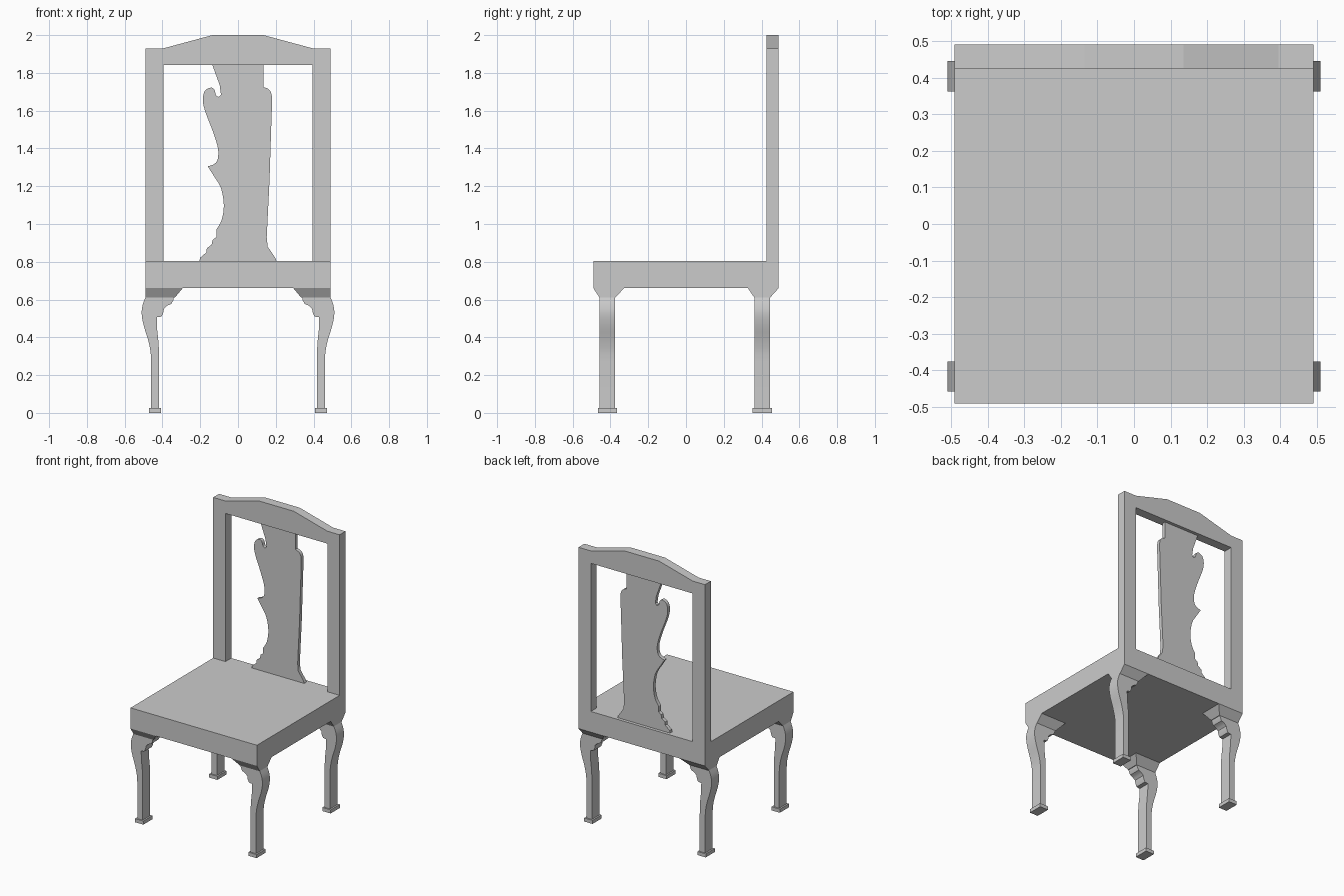
import bpy, bmesh
from mathutils import Vector

if "Cube" in bpy.data.objects:
    bpy.data.objects.remove(bpy.data.objects["Cube"])


def finish(name, bm):
    bmesh.ops.recalc_face_normals(bm, faces=bm.faces)
    mesh = bpy.data.meshes.new(name)
    bm.to_mesh(mesh)
    bm.free()
    obj = bpy.data.objects.new(name, mesh)
    bpy.context.collection.objects.link(obj)
    return obj


def extrude_profile(name, points, y0, y1, side=1):
    """Extrude an x-z outline along y; side=-1 mirrors it in x."""
    bm = bmesh.new()
    face = bm.faces.new([bm.verts.new((x * side, y0, z)) for x, z in points])
    ext = bmesh.ops.extrude_face_region(bm, geom=[face])
    verts = [g for g in ext["geom"] if isinstance(g, bmesh.types.BMVert)]
    bmesh.ops.translate(bm, verts=verts, vec=(0, y1 - y0, 0))
    return finish(name, bm)


def tapered_box(name, low, high, z0, z1):
    """Box between two rectangles (x0, x1, y0, y1) at heights z0 and z1."""
    bm = bmesh.new()
    rings = []
    for (x0, x1, y0, y1), z in ((low, z0), (high, z1)):
        rings.append([bm.verts.new((x, y, z)) for x, y in
                      ((x0, y0), (x1, y0), (x1, y1), (x0, y1))])
    a, b = rings
    bm.faces.new(a)
    bm.faces.new(b)
    for i in range(4):
        j = (i + 1) % 4
        bm.faces.new((a[i], a[j], b[j], b[i]))
    return finish(name, bm)


def curve(points, steps=4):
    """Catmull-Rom curve through the points."""
    p = [Vector(q) for q in points]
    p = [p[0]] + p + [p[-1]]
    out = []
    for a, b, c, d in zip(p, p[1:], p[2:], p[3:]):
        for k in range(steps):
            t = k / steps
            out.append(0.5 * (2 * b + (c - a) * t + (2 * a - 5 * b + 4 * c - d) * t ** 2
                              + (3 * b - a - 3 * c + d) * t ** 3))
    return [tuple(v) for v in out] + [tuple(points[-1])]


def smooth(obj):
    bpy.ops.object.select_all(action='DESELECT')
    obj.select_set(True)
    bpy.context.view_layer.objects.active = obj
    bpy.ops.object.shade_smooth_by_angle(angle=0.5)


# Seat
W = 0.49
square = (-W, W, -W, W)
tapered_box("seat", square, square, 0.66, 0.805)

# Back frame: posts and crested top rail
frame = [(-W, 0.8), (-W, 1.93), (-0.395, 1.93), (-0.135, 2.0), (0.135, 2.0),
         (0.395, 1.93), (W, 1.93), (W, 0.8), (0.395, 0.8), (0.395, 1.843),
         (-0.395, 1.843), (-0.395, 0.8)]
extrude_profile("back_frame", frame, 0.425, W)

# Carved splat: foot, waist, upper scroll, then the plain right edge
splat = [(-0.205, 0.8), (-0.2, 0.822), (-0.167, 0.85), (-0.165, 0.872), (-0.14, 0.89),
         (-0.135, 0.915), (-0.115, 0.93)]
splat += curve([(-0.115, 0.97), (-0.087, 1.02), (-0.075, 1.1), (-0.09, 1.19),
                (-0.125, 1.25)])
splat += curve([(-0.16, 1.305), (-0.125, 1.318), (-0.107, 1.345), (-0.107, 1.405),
                (-0.135, 1.495), (-0.175, 1.6), (-0.186, 1.66), (-0.175, 1.705),
                (-0.143, 1.722), (-0.125, 1.71), (-0.115, 1.68), (-0.1, 1.673)])
splat += [(-0.09, 1.685), (-0.097, 1.735), (-0.137, 1.845), (0.135, 1.845), (0.135, 1.725)]
splat += curve([(0.155, 1.718), (0.173, 1.7), (0.18, 1.66), (0.177, 1.55)])
splat += [(0.167, 1.235), (0.152, 0.93), (0.157, 0.88), (0.198, 0.82), (0.205, 0.8)]
smooth(extrude_profile("back_splat", splat, 0.443, 0.468))

# Cabriole leg outline (right-hand side): outer curve up, bracket steps down
leg = [(0.46, 0.02)]
leg += curve([(0.46, 0.28), (0.464, 0.33), (0.477, 0.39), (0.5, 0.465), (0.51, 0.525),
              (0.505, 0.57), (0.49, 0.612)])
leg += [(0.339, 0.612), (0.343, 0.595)]
leg += curve([(0.353, 0.577), (0.375, 0.567), (0.392, 0.552)], 3)
leg += [(0.396, 0.53), (0.405, 0.51), (0.43, 0.506)]
leg += curve([(0.428, 0.44), (0.42, 0.36), (0.418, 0.28)])
leg += [(0.418, 0.02)]

# Four legs, each with a corner block and a foot pad
for end, y0, y1, top in (("front", -0.458, -0.375, (-W, -0.328)),
                         ("back", 0.362, 0.445, (0.328, W))):
    for label, s in (("left", -1), ("right", 1)):
        smooth(extrude_profile(f"{end}_{label}_leg", leg, y0, y1, s))
        tapered_box(f"{end}_{label}_corner_block", (s * 0.335, s * W, y0, y1),
                    (s * 0.293, s * W, *top), 0.61, 0.66)
        pad = (s * 0.407, s * 0.471, y0 - 0.009, y1 + 0.009)
        tapered_box(f"{end}_{label}_foot", pad, pad, 0, 0.025)
